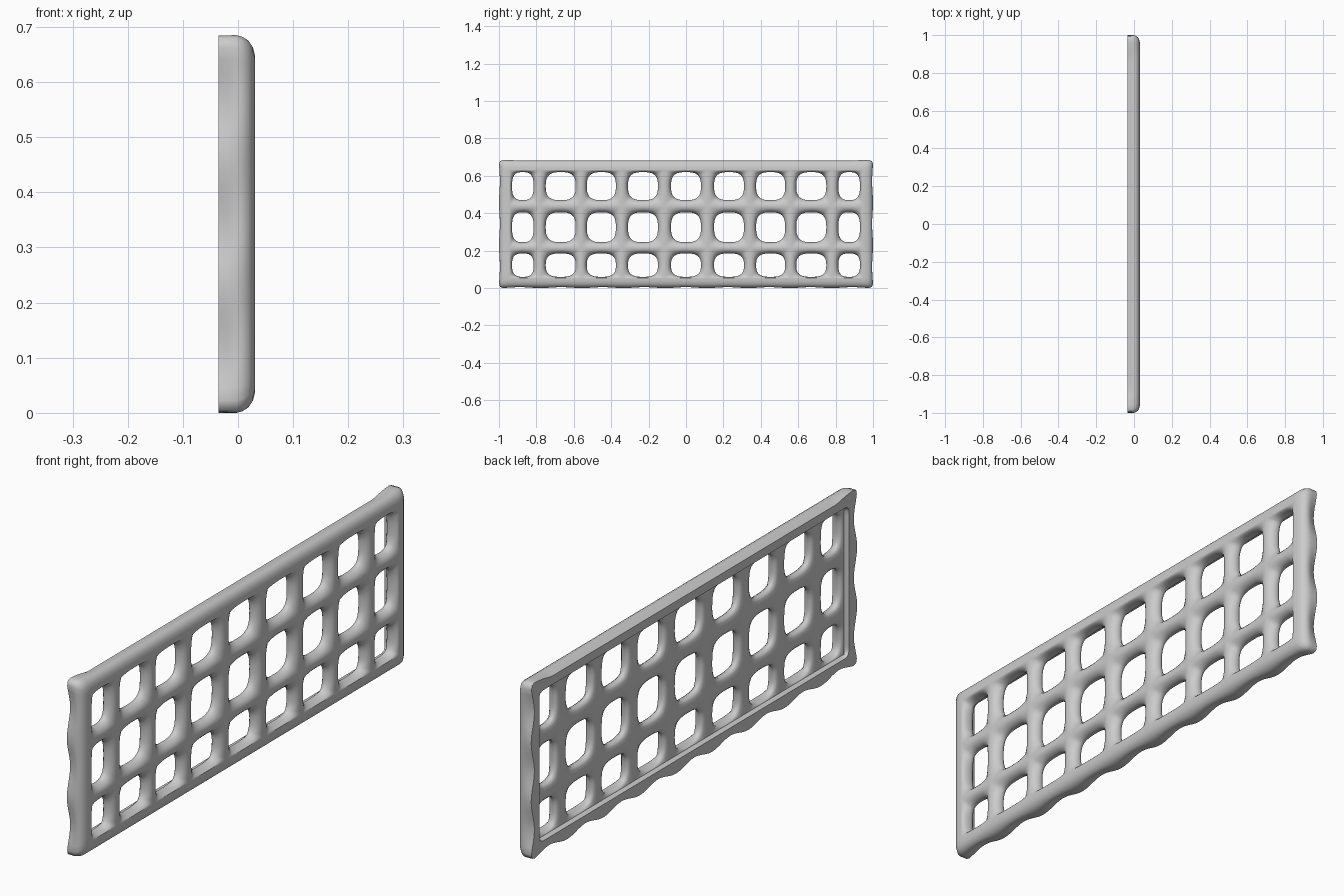
import bpy
import bmesh
import math

if "Cube" in bpy.data.objects:
    bpy.data.objects.remove(bpy.data.objects["Cube"])

grey = bpy.data.materials.new("plain grey")
grey.use_nodes = True
colour = (0.6, 0.6, 0.6, 1)
grey.diffuse_color = colour
grey.node_tree.nodes["Principled BSDF"].inputs["Base Color"].default_value = colour

HEIGHT = 0.685
INSET = 0.055    # width of the rim around the lattice


def finish(bm, name):
    mesh = bpy.data.meshes.new(name)
    bm.to_mesh(mesh)
    bm.free()
    obj = bpy.data.objects.new(name, mesh)
    bpy.context.collection.objects.link(obj)
    mesh.materials.append(grey)
    bpy.ops.object.select_all(action='DESELECT')
    obj.select_set(True)
    bpy.context.view_layer.objects.active = obj
    bpy.ops.object.shade_smooth_by_angle(angle=math.radians(60))


def bridge(bm, a, b):
    for i in range(len(a)):
        j = (i + 1) % len(a)
        bm.faces.new((a[i], a[j], b[j], b[i]))


# Window edges along the length and the height
half = [(0.08, -0.08), (0.15, 0.31), (0.375, 0.53), (0.59, 0.75), (0.815, 0.93)]
columns = sorted([tuple(sorted(h)) for h in half] + [(-b, -a) for a, b in half[1:]])
rows = [(0.06, 0.185), (0.245, 0.405), (0.47, 0.62)]


def cell_edges(spans, low, high):
    mids = [(a[1] + b[0]) / 2 for a, b in zip(spans, spans[1:])]
    return [low] + mids + [high]


# Unit square outline, counterclockwise, evenly stepped
STEPS = 10
square = []
for side in range(4):
    for k in range(STEPS):
        t = 2 * k / STEPS - 1
        square.append([(t, -1), (1, t), (-t, 1), (-1, -t)][side])


def rounded(a, b, n=2.9):
    f = (abs(a) ** n + abs(b) ** n) ** (-1 / n)
    return a * f, b * f


def place(p, span):
    return (span[0] + span[1]) / 2 + p * (span[1] - span[0]) / 2


# Lattice: each cell runs from its outline into the window and out at the back
section = [(1, 0.031), (0.75, 0.030), (0.5, 0.027), (0.28, 0.021), (0.1, 0.012),
           (0, 0), (0.06, -0.009), (0.3, -0.015), (1, -0.017)]
bm = bmesh.new()
ys = cell_edges(columns, -1 + INSET, 1 - INSET)
zs = cell_edges(rows, INSET, HEIGHT - INSET)
for c, col in enumerate(columns):
    for r, row in enumerate(rows):
        rings = []
        for t, x in section:
            ring = []
            for a, b in square:
                ra, rb = rounded(a, b)
                y = place(ra, col) * (1 - t) + place(a, ys[c:c + 2]) * t
                z = place(rb, row) * (1 - t) + place(b, zs[r:r + 2]) * t
                ring.append(bm.verts.new((x, y, z)))
            rings.append(ring)
        for a, b in zip(rings, rings[1:]):
            bridge(bm, a, b)
bmesh.ops.remove_doubles(bm, verts=bm.verts, dist=0.0005)
finish(bm, "lattice_panel")


# Rim: (distance inward, depth, share of the scalloping)
profile = [(INSET, 0.031, 0), (0.038, 0.031, 0), (0.022, 0.027, 0), (0.01, 0.019, 0),
           (0.003, 0.008, 0.1), (0, -0.003, 0.25), (0, -0.018, 0.6), (0, -0.035, 1),
           (0.05, -0.035, 0), (0.053, -0.024, 0), (INSET, -0.017, 0)]
DENT = 0.02


def scallop(side, u):
    if side == 2:    # the top edge is one long dip between the corners
        return DENT * 0.8 * min(1, min(u, 1 - u) / 0.06) ** 2
    waves = len(columns) if side == 0 else len(rows)
    return DENT * math.sin(math.pi * u * waves) ** 2


bm = bmesh.new()
loops = []
for inward, x, share in profile:
    loop = []
    y0, z0, z1 = 1 - inward, inward, HEIGHT - inward
    for side in range(4):
        count = 30 if side % 2 else 90
        for k in range(count):
            u = k / count
            d = scallop(side, u) * share
            y = -y0 + 2 * y0 * u
            z = z0 + (z1 - z0) * u
            y, z = [(y, z0 + d), (y0 - d, z), (-y, z1 - d), (-y0 + d, z1 - (z - z0))][side]
            if k == 0 and inward < INSET:    # soften the corners
                y -= math.copysign(0.006, y)
                z += 0.006 if z < HEIGHT / 2 else -0.006
            loop.append(bm.verts.new((x, y, z)))
    loops.append(loop)
for a, b in zip(loops, loops[1:] + loops[:1]):
    bridge(bm, a, b)
bmesh.ops.recalc_face_normals(bm, faces=bm.faces)
finish(bm, "rim")
